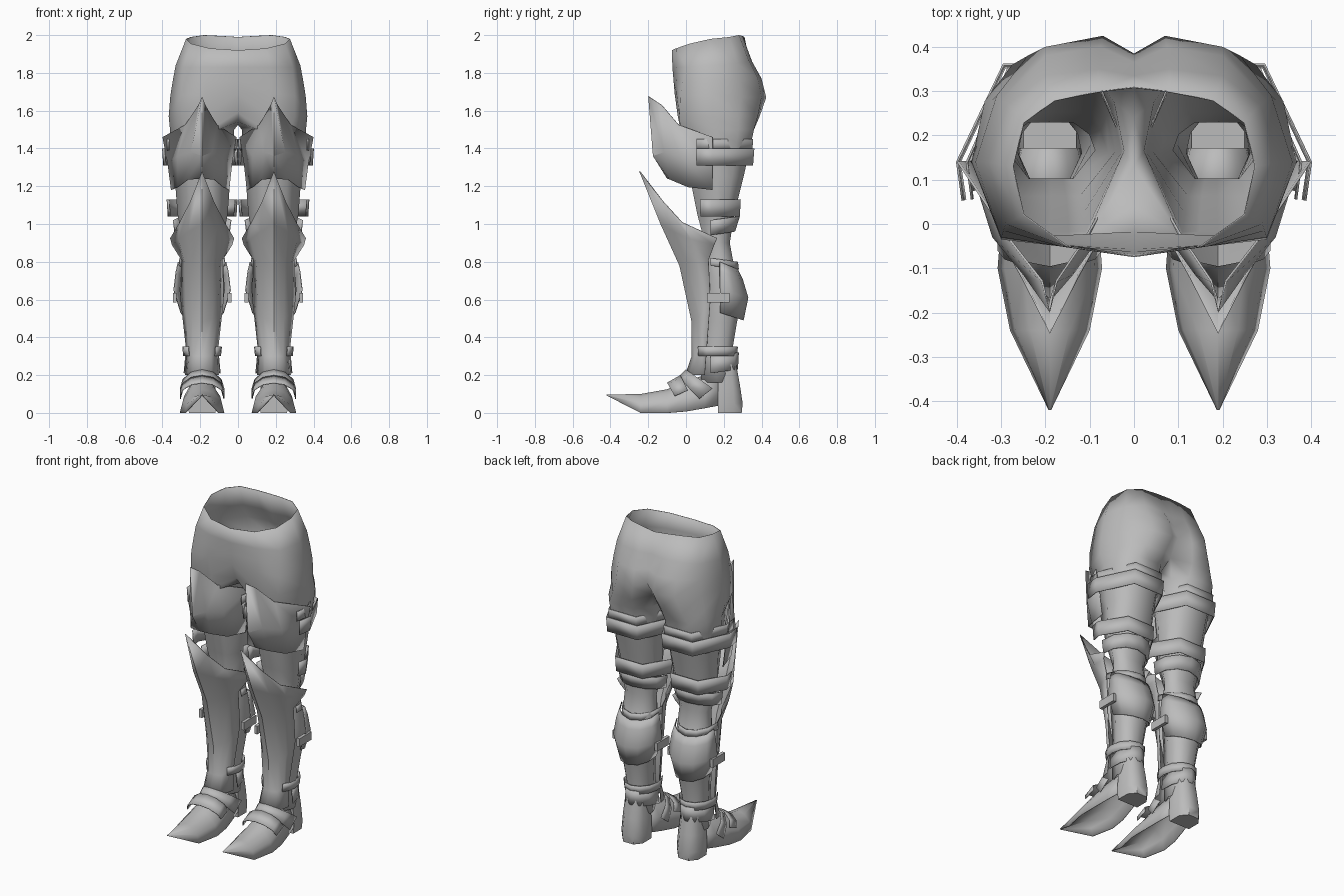
import bpy
import bmesh
from math import sin, cos, radians, pi

cube = bpy.data.objects.get("Cube")
if cube:
    bpy.data.objects.remove(cube, do_unlink=True)

grey = bpy.data.materials.new("mid_grey")
grey.use_nodes = True
grey.diffuse_color = (0.5, 0.5, 0.5, 1)
grey.node_tree.nodes["Principled BSDF"].inputs["Base Color"].default_value = (0.5, 0.5, 0.5, 1)

CX = 0.19  # leg axis


def finish(name, bm, thick=0.005, angle=40):
    """Turn a bmesh of the left half into a mirrored, shaded object."""
    bmesh.ops.recalc_face_normals(bm, faces=bm.faces)
    mesh = bpy.data.meshes.new(name)
    bm.to_mesh(mesh)
    bm.free()
    obj = bpy.data.objects.new(name, mesh)
    bpy.context.collection.objects.link(obj)
    mesh.materials.append(grey)
    mirror = obj.modifiers.new("mirror", 'MIRROR')
    mirror.merge_threshold = 0.0005
    if thick:
        solid = obj.modifiers.new("thickness", 'SOLIDIFY')
        solid.thickness = thick
    bpy.ops.object.select_all(action='DESELECT')
    obj.select_set(True)
    bpy.context.view_layer.objects.active = obj
    bpy.ops.object.shade_smooth_by_angle(angle=radians(angle))


def skin(bm, rows, closed=False):
    """Bridge rows of points with quads."""
    verts = [[bm.verts.new(p) for p in row] for row in rows]
    for a, b in zip(verts, verts[1:]):
        n = len(a)
        for i in range(n if closed else n - 1):
            j = (i + 1) % n
            bm.faces.new((a[i], a[j], b[j], b[i]))
    return verts


ARC = [0, 30, 60, 90, 120, 150, 180]
STRAP = [-20, 0, 60, 90, 120, 180, 200]


def shell(name, rows, angles=ARC, sag=0.0):
    """Curved sheet round the back of a leg; rows are (z, cy, rx, ry)."""
    bm = bmesh.new()
    skin(bm, [[(CX + rx * cos(radians(a)), cy + ry * sin(radians(a)), z + sag * max(0, sin(radians(a))))
               for a in angles] for z, cy, rx, ry in rows])
    finish(name, bm)


def strap(name, rows):
    """Strap with a flat back and sharp corners; rows are (z, cy, rx, depth)."""
    bm = bmesh.new()
    skin(bm, [[(CX + rx * cos(radians(a)), cy + depth * min(1, sin(radians(a)) / .866), z)
               for a in STRAP] for z, cy, rx, depth in rows])
    finish(name, bm)


def ridged_plate(name, cols, inner=1.0, angle=40):
    """Front plate about the leg axis; columns run outward from the ridge."""
    full = [[(CX - x * inner, y, z) for x, y, z in c] for c in reversed(cols[1:])]
    full += [[(CX + x, y, z) for x, y, z in c] for c in cols]
    bm = bmesh.new()
    skin(bm, full)
    finish(name, bm, angle=angle)


# Hips and legs: half rings above the crotch, full rings below
hip_rings = [
    [(0, -.075, 1.92), (.15, -.052, 1.93), (.25, .02, 1.955), (.275, .13, 1.98),
     (.25, .23, 1.99), (.18, .28, 2.0), (.08, .3, 1.995), (0, .31, 1.99)],
    [(0, -.072, 1.83), (.17, -.05, 1.83), (.29, .0, 1.83), (.33, .14, 1.84),
     (.285, .27, 1.85), (.2, .335, 1.86), (.08, .35, 1.86), (0, .335, 1.86)],
    [(0, -.066, 1.76), (.17, -.05, 1.76), (.295, -.015, 1.76), (.345, .14, 1.76),
     (.3, .28, 1.76), (.2, .38, 1.77), (.075, .4, 1.77), (0, .365, 1.78)],
    [(0, -.06, 1.69), (.17, -.05, 1.69), (.30, -.03, 1.68), (.358, .14, 1.68),
     (.31, .29, 1.67), (.2, .4, 1.67), (.07, .425, 1.67), (0, .385, 1.7)],
]
crotch = [(0, -.02, 1.59), (.15, -.045, 1.58), (.30, -.035, 1.57), (.367, .14, 1.57),
          (.32, .28, 1.57), (.24, .38, 1.57), (.1, .39, 1.57), (0, .32, 1.6),
          (0, .24, 1.54), (0, .13, 1.525), (0, .04, 1.54)]
ring_angles = [-105, -90, -60, 0, 30, 60, 90, 120, 150, 180, 240]
leg_rings = [  # z, x range, y range
    (1.5, .02, .36, -.03, .36), (1.43, .025, .355, -.02, .345), (1.25, .04, .335, .02, .305),
    (1.05, .055, .32, .06, .255), (.9, .085, .29, .1, .232), (.8, .08, .295, .09, .25),
    (.65, .07, .31, .09, .30), (.48, .095, .285, .09, .27), (.3, .115, .265, .08, .24),
    (.16, .115, .265, .08, .245)]
legs = []
for z, x0, x1, y0, y1 in leg_rings:
    legs.append([((x0 + x1) / 2 + (x1 - x0) / 2 * cos(radians(a)),
                  (y0 + y1) / 2 + (y1 - y0) / 2 * max(-1, min(1, sin(radians(a)) / .866)), z)
                 for a in ring_angles])
bm = bmesh.new()
skin(bm, hip_rings + [crotch[:8]])
skin(bm, [crotch] + legs, closed=True)
bmesh.ops.remove_doubles(bm, verts=bm.verts, dist=0.0005)
finish("hips_and_legs", bm, 0.003, 70)

# Thigh plates: a sharp central fin with swept wings
ridged_plate("thigh_plate", [
    [(0, -.2, 1.675), (0, -.175, 1.36), (0, -.1, 1.24)],
    [(.02, -.13, 1.63), (.06, -.115, 1.38), (.075, -.085, 1.235)],
    [(.09, -.04, 1.525), (.13, -.03, 1.36), (.13, .01, 1.195)],
    [(.21, .14, 1.46), (.183, .14, 1.32), (.165, .14, 1.18)]], 0.87, 30)

# Knee and shin plates in one long ridge
ridged_plate("shin_plate", [
    [(0, -.243, 1.28), (0, -.13, 1.0), (0, -.03, .78), (0, .035, .48), (0, .035, .3), (0, 0, .2)],
    [(.06, -.12, 1.12), (.07, -.06, .96), (.055, .0, .8), (.05, .055, .5), (.045, .05, .3), (.05, .02, .2)],
    [(.115, -.02, 1.01), (.12, .03, .92), (.09, .06, .8), (.08, .08, .52), (.065, .08, .32), (.075, .05, .2)],
    [(.165, .165, .925), (.155, .15, .89), (.105, .12, .81), (.11, .13, .6), (.08, .11, .33), (.085, .1, .2)]])

# Back straps and guards
strap("thigh_guard", [(1.45, .14, .19, .215), (1.39, .14, .188, .212)])
strap("upper_thigh_strap", [(1.40, .14, .212, .222), (1.31, .14, .206, .215)])
strap("lower_thigh_strap", [(1.13, .135, .188, .155), (1.04, .135, .182, .15)])
shell("knee_back_guard", [(1.02, .13, .155, .155), (.94, .13, .145, .13)], sag=0.02)
shell("calf_top_guard", [(.82, .13, .12, .145), (.78, .13, .125, .15)], sag=-0.02)
shell("calf_guard", [(.8, .18, .128, .095), (.75, .18, .14, .12), (.65, .18, .152, .15), (.53, .18, .115, .125)],
      sag=-0.04)
shell("ankle_strap", [(.35, .15, .105, .125), (.3, .15, .1, .12)], [-45, -20] + ARC + [200, 225])
shell("ankle_guard", [(.3, .13, .09, .15), (.21, .13, .098, .145)], sag=0.02)

# Short calf buckles on both sides of each leg
bm = bmesh.new()
for side in (-1, 1):
    made = bmesh.ops.create_cube(bm, size=1)["verts"]
    bmesh.ops.scale(bm, vec=(.02, .12, .05), verts=made)
    bmesh.ops.translate(bm, vec=(CX + side * .145, .17, .61), verts=made)
finish("calf_buckle", bm, 0)

# Pointed shoes: hollow arches along y as (y, half width, sole, top)
sections = [(-.42, .003, .092, .097), (-.24, .09, 0, .1), (-.1, .118, 0, .125),
            (0, .11, .008, .17), (.1, .09, .025, .2), (.18, .07, .04, .2)]
bm = bmesh.new()
skin(bm, [[(CX + w * cos(pi * i / 6), y, lo + (hi - lo) * sin(pi * i / 6)) for i in range(7)]
          for y, w, lo, hi in sections])
finish("pointed_shoe", bm, 0.004, 50)

# Overlapping instep bands: each edge is (ridge y, ridge z, end y, end z)
bands = {
    "front_instep_band": ((-.1, .16, -.06, .09), (-.03, .2, .01, .12)),
    "rear_instep_band": ((-.04, .19, .07, .075), (.0, .23, .14, .13)),
}
for name, edges in bands.items():
    bm = bmesh.new()
    band = []
    for y0, z0, y1, z1 in edges:
        band.append([(CX + .118 * sin(a), y0 + (y1 - y0) * (1 - cos(a)), z1 + (z0 - z1) * cos(a))
                     for a in (radians(30 * i) for i in range(-3, 4))])
    skin(bm, band)
    finish(name, bm)

# Heels
bm = bmesh.new()
heel = []
for z, w, y0, y1 in ((.26, .06, .17, .265), (.15, .07, .17, .285), (.05, .075, .17, .3), (0, .07, .17, .295)):
    heel.append([(CX - w, y0, z), (CX + w, y0, z), (CX + w, (y0 + y1) / 2 + .02, z),
                 (CX + w * .5, y1, z), (CX - w * .5, y1, z), (CX - w, (y0 + y1) / 2 + .02, z)])
rows = skin(bm, heel, closed=True)
bm.faces.new(rows[0])
bm.faces.new(rows[-1])
finish("heel", bm, 0, 50)
